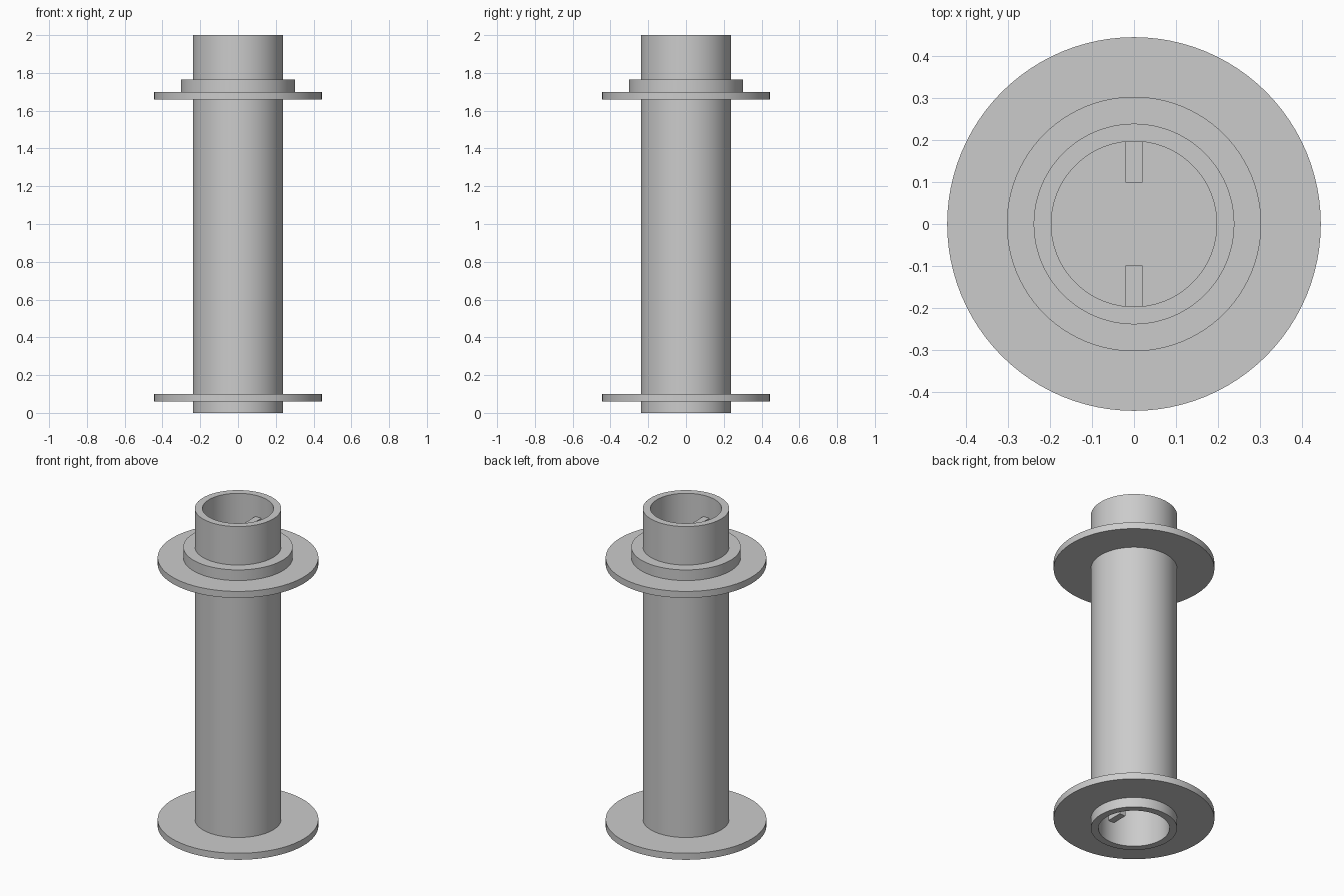
import bpy
import math

SEGMENTS = 96
OUTER, BORE = 0.239, 0.197
HEIGHT, RECESS = 2.0, 0.3

cube = bpy.data.objects.get("Cube")
if cube:
    bpy.data.objects.remove(cube, do_unlink=True)

grey = bpy.data.materials.new("plain_grey")
grey.use_nodes = True
colour = (0.6, 0.6, 0.6, 1)
grey.diffuse_color = colour
grey.node_tree.nodes["Principled BSDF"].inputs["Base Color"].default_value = colour


def lathe(name, profile, closed):
    """Revolve (radius, z) points about z; open profiles end on the axis."""
    verts, rings, faces = [], [], []
    for r, z in profile:
        start = len(verts)
        count = SEGMENTS if r > 0 else 1
        for i in range(count):
            a = math.tau * i / SEGMENTS
            verts.append((r * math.cos(a), r * math.sin(a), z))
        rings.append([start + i % count for i in range(SEGMENTS)])
    pairs = list(zip(rings, rings[1:]))
    if closed:
        pairs.append((rings[-1], rings[0]))
    for low, high in pairs:
        for i in range(SEGMENTS):
            j = (i + 1) % SEGMENTS
            quad = (low[i], low[j], high[j], high[i])
            faces.append(tuple(dict.fromkeys(quad)))
    mesh = bpy.data.meshes.new(name)
    mesh.from_pydata(verts, [], faces)
    mesh.materials.append(grey)
    obj = bpy.data.objects.new(name, mesh)
    bpy.context.collection.objects.link(obj)
    bpy.ops.object.select_all(action="DESELECT")
    obj.select_set(True)
    bpy.context.view_layer.objects.active = obj
    bpy.ops.object.shade_smooth_by_angle(angle=math.radians(30))
    return obj


def ring(name, radius, bottom, top):
    inner = (OUTER + BORE) / 2
    lathe(name, [(inner, bottom), (radius, bottom), (radius, top), (inner, top)], True)


# Core with a recess in each end
lathe("core", [(0, RECESS), (BORE, RECESS), (BORE, 0), (OUTER, 0),
               (OUTER, HEIGHT), (BORE, HEIGHT),
               (BORE, HEIGHT - RECESS), (0, HEIGHT - RECESS)], False)

# Flanges and the collar above the upper one
ring("lower_flange", 0.445, 0.06, 0.10)
ring("upper_flange", 0.445, 1.66, 1.70)
ring("collar", 0.303, 1.70, 1.765)

# Drive lugs: two facing each other in each recess
LUG_START = 0.13
lug_height = RECESS - LUG_START
lug_inner, lug_outer = BORE / 2, BORE + 0.01
for end, z in (("lower", LUG_START + lug_height / 2),
               ("upper", HEIGHT - LUG_START - lug_height / 2)):
    for side, sign in (("front", -1), ("back", 1)):
        y = sign * (lug_inner + lug_outer) / 2
        bpy.ops.mesh.primitive_cube_add(size=1, location=(0, y, z))
        lug = bpy.context.object
        lug.name = f"{end}_{side}_lug"
        lug.scale = (0.04, lug_outer - lug_inner, lug_height)
        lug.data.materials.append(grey)
